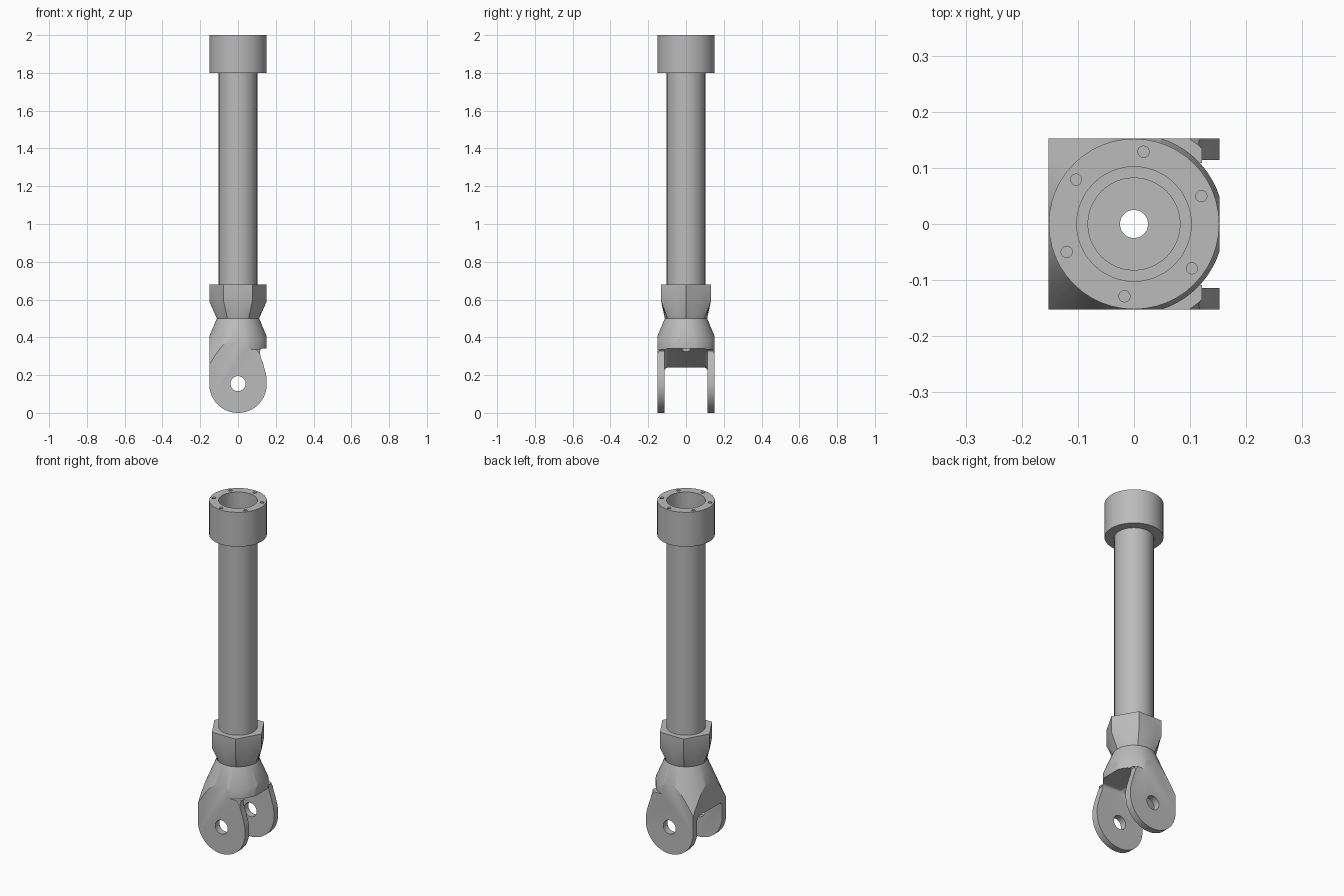
import bpy, bmesh
from math import sin, cos, pi, radians

if "Cube" in bpy.data.objects:
    bpy.data.objects.remove(bpy.data.objects["Cube"], do_unlink=True)

steel = bpy.data.materials.new("grey_steel")
steel.use_nodes = True
grey = (0.5, 0.5, 0.5, 1)
steel.diffuse_color = grey
steel.node_tree.nodes["Principled BSDF"].inputs["Base Color"].default_value = grey


def finish(name, bm):
    bmesh.ops.recalc_face_normals(bm, faces=bm.faces)
    mesh = bpy.data.meshes.new(name)
    bm.to_mesh(mesh)
    bm.free()
    mesh.materials.append(steel)
    ob = bpy.data.objects.new(name, mesh)
    bpy.context.collection.objects.link(ob)
    return ob


def hexagon(corner):
    """Radius of a hexagon with corners on the x axis, by angle."""
    return lambda a: corner * cos(pi / 6) / cos((a % (pi / 3)) - pi / 6)


def lathe(name, profile, sides=48):
    """Closed ring solid; each profile radius is a number or a function of angle."""
    bm = bmesh.new()
    rings = []
    for r, z in profile:
        radius = r if callable(r) else (lambda a, r=r: r)
        angles = [2 * pi * i / sides for i in range(sides)]
        rings.append([bm.verts.new((radius(a) * cos(a), radius(a) * sin(a), z)) for a in angles])
    for j, ring in enumerate(rings):
        nxt = rings[(j + 1) % len(rings)]
        for i in range(sides):
            k = (i + 1) % sides
            bm.faces.new((ring[i], ring[k], nxt[k], nxt[i]))
    return finish(name, bm)


def prism(name, outline, low, high, axis="y"):
    """Extrude an outline: (x, z) along y, or (x, y) along z."""
    bm = bmesh.new()
    place = (lambda p, t: (p[0], t, p[1])) if axis == "y" else (lambda p, t: (p[0], p[1], t))
    a = [bm.verts.new(place(p, low)) for p in outline]
    b = [bm.verts.new(place(p, high)) for p in outline]
    bm.faces.new(a)
    bm.faces.new(b)
    for i in range(len(a)):
        k = (i + 1) % len(a)
        bm.faces.new((a[i], a[k], b[k], b[i]))
    return finish(name, bm)


def arc(cx, cy, r, start, end, steps):
    angles = [radians(start + (end - start) * i / steps) for i in range(steps + 1)]
    return [(cx + r * cos(t), cy + r * sin(t)) for t in angles]


def bake(ob):
    mesh = bpy.data.meshes.new_from_object(ob.evaluated_get(bpy.context.evaluated_depsgraph_get()))
    ob.modifiers.clear()
    ob.data = mesh


def boolean(ob, cutter, operation="DIFFERENCE"):
    mod = ob.modifiers.new("cut", "BOOLEAN")
    mod.operation, mod.object, mod.solver = operation, cutter, "EXACT"
    bake(ob)
    bpy.data.objects.remove(cutter, do_unlink=True)


R = 0.152       # half width of collar and fork
BORE = 0.025    # narrow passage
PIN = 0.155     # height of the pin hole

# Collar with six bolt holes
collar = lathe("collar", [(0.102, 2), (R, 2), (R, 1.8), (0.102, 1.8)])
for i in range(6):
    a = radians(22.5 + 60 * i)
    hole = prism("bolt_hole", arc(0.13 * cos(a), 0.13 * sin(a), 0.01, 0, 337.5, 15), 1.97, 2.1, "z")
    boolean(collar, hole)

# Hollow shaft
shaft = lathe("shaft", [(0.082, 1.8), (0.102, 1.8), (0.102, 0.68), (0.082, 0.68)])

# Hexagonal nut narrowing to a round neck
nut = lathe("hex_neck", [(BORE, 0.68), (hexagon(R), 0.68), (hexagon(R), 0.59), (0.112, 0.5), (BORE, 0.5)])

# Fork: flared cone trimmed to a square block with a round lower end
fork = lathe("fork", [(BORE, 0.5), (0.112, 0.5), (0.217, 0.25), (0.217, -0.02), (BORE, -0.02)], 64)
block = [(-R, 0.55)] + arc(0, R, R, 180, 360, 40) + [(R, 0.55)]
boolean(fork, prism("block", block, -R, R), "INTERSECT")

# Slot between the cheeks, with a web left on one side
roof = [(0.3, -0.1), (0.3, 0.34), (0, 0.34), (-0.04, 0.315), (-0.1, 0.265), (-0.14, 0.24), (-0.3, 0.24), (-0.3, -0.1)]
slot = prism("slot", roof, -0.114, 0.114)
bevel = slot.modifiers.new("round", "BEVEL")
bevel.width, bevel.segments, bevel.angle_limit = 0.018, 4, radians(60)
bake(slot)
boolean(fork, slot)

# Relief on the open side and round lip above it
relief = [(0.3, 0.34), (0.125, 0.34), (0.115, 0.328), (0.119, 0.3), (0.133, 0.26), (0.147, 0.21), (0.156, 0.16), (0.3, 0.16)]
boolean(fork, prism("relief", relief, -0.3, 0.3))
lip = arc(0, 0, 0.16, -90, 90, 32) + [(0, 0.3), (0.3, 0.3), (0.3, -0.3), (0, -0.3)]
boolean(fork, prism("lip", lip, 0.335, 0.48, "z"))

# Pin hole through both cheeks
boolean(fork, prism("pin_hole", arc(0, PIN, 0.04, 0, 348.75, 31), -0.3, 0.3))

# Smooth shading with sharp edges kept
for ob in bpy.context.view_layer.objects:
    ob.select_set(False)
for ob in (collar, shaft, nut, fork):
    ob.select_set(True)
bpy.context.view_layer.objects.active = fork
bpy.ops.object.shade_smooth_by_angle(angle=radians(25))
